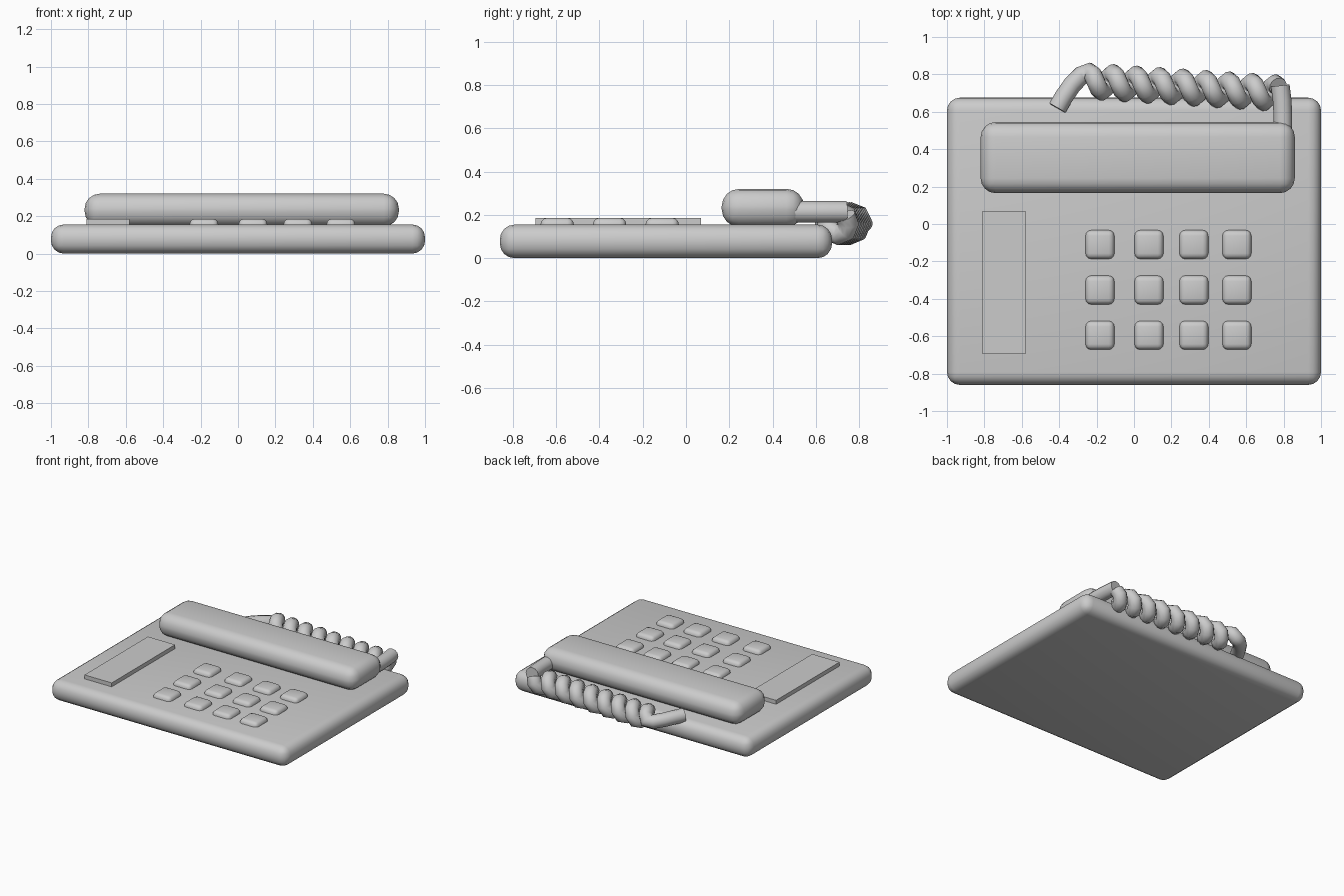
import bpy
import math
from mathutils import Vector

if "Cube" in bpy.data.objects:
    bpy.data.objects.remove(bpy.data.objects["Cube"])


def block(name, lo, hi, bevel=0.0, segments=4):
    """Box between two corners with optional rounded edges."""
    lo, hi = Vector(lo), Vector(hi)
    bpy.ops.mesh.primitive_cube_add(size=1, location=(lo + hi) / 2)
    ob = bpy.context.object
    ob.name = name
    ob.scale = hi - lo
    bpy.ops.object.transform_apply(location=False, rotation=False, scale=True)
    if bevel:
        mod = ob.modifiers.new("round", 'BEVEL')
        mod.width = bevel
        mod.segments = segments
        mod.limit_method = 'NONE'
        bpy.ops.object.modifier_apply(modifier=mod.name)
        bpy.ops.object.shade_smooth_by_angle(angle=math.radians(35))
    return ob


def tube(name, points, radius=0.05):
    """Round cord along a list of points."""
    data = bpy.data.curves.new(name, 'CURVE')
    data.dimensions = '3D'
    data.bevel_depth = radius
    data.bevel_resolution = 4
    data.use_fill_caps = True
    spline = data.splines.new('POLY')
    spline.points.add(len(points) - 1)
    for p, co in zip(spline.points, points):
        p.co = (*co, 1)
    ob = bpy.data.objects.new(name, data)
    bpy.context.collection.objects.link(ob)
    return ob


# Body and handset
block("base", (-1, -0.86, 0), (1, 0.675, 0.155), 0.068)
block("handset", (-0.82, 0.165, 0.145), (0.86, 0.545, 0.32), 0.08)

# Label panel on the left
block("side_panel", (-0.81, -0.695, 0.12), (-0.58, 0.07, 0.185))

# Keypad
for row, y in enumerate((-0.11, -0.353, -0.595)):
    for col, x in enumerate((-0.182, 0.08, 0.32, 0.55)):
        block(f"button_{row}_{col}", (x - 0.077, y - 0.077, 0.1),
              (x + 0.077, y + 0.077, 0.186), 0.03, 3)

# Coiled cord, with the left lead running into the first turn
turns, steps, r = 8, 8, 0.05
cord = [(-0.41, 0.62, 0.175), (-0.375, 0.68, 0.172), (-0.33, 0.745, 0.165),
        (-0.28, 0.795, 0.158)]
for i in range(turns * steps + steps // 4):
    f = i / (turns * steps)
    t = 2 * math.pi * i / steps
    cord.append((-0.235 + 0.99 * f,
                 0.763 - 0.063 * f + r * math.cos(t),
                 0.16 + r * math.sin(t)))
tube("coiled_cord", cord)

# Right lead into the handset
tube("handset_lead", [(0.782, 0.74, 0.215), (0.792, 0.66, 0.215),
                      (0.796, 0.58, 0.215), (0.796, 0.50, 0.215)])
